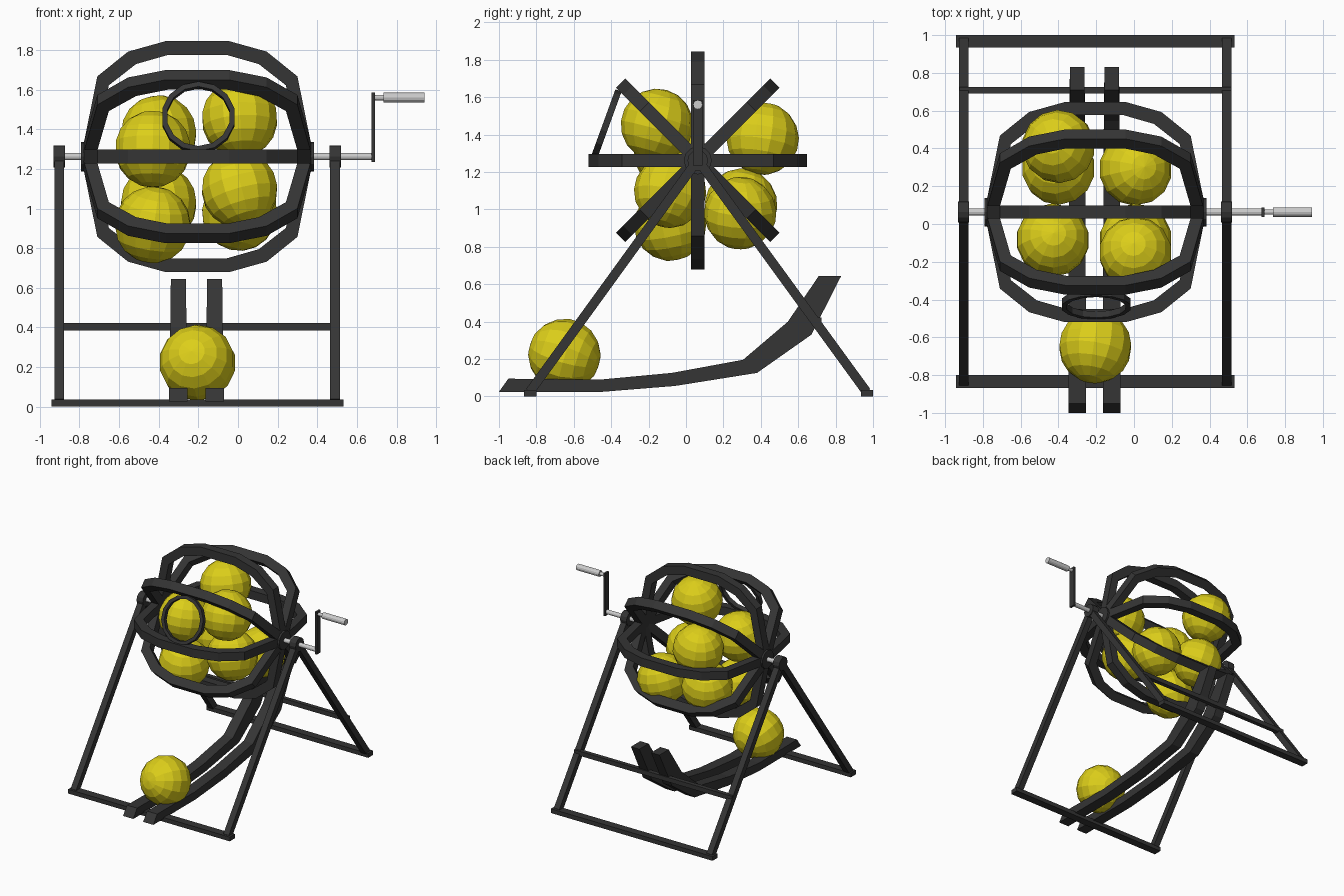
import bpy, bmesh, random
from math import pi, sin, cos, radians
from mathutils import Vector, Matrix

if "Cube" in bpy.data.objects:
    bpy.data.objects.remove(bpy.data.objects["Cube"])

random.seed(4)
CX, AY, AZ = -0.205, 0.063, 1.262      # cage centre x, axle y and z
POSTS = (-0.902, 0.49)


def material(name, rgb):
    m = bpy.data.materials.new(name)
    m.diffuse_color = (*rgb, 1)
    m.use_nodes = True
    m.node_tree.nodes["Principled BSDF"].inputs["Base Color"].default_value = m.diffuse_color
    return m


BLACK = material("black_metal", (0.035, 0.035, 0.035))
YELLOW = material("yellow_ball", (0.72, 0.62, 0.01))


def finish(name, bm, mat=None, matrix=None):
    if matrix is not None:
        bm.transform(matrix)
    bmesh.ops.recalc_face_normals(bm, faces=bm.faces)
    me = bpy.data.meshes.new(name)
    bm.to_mesh(me)
    bm.free()
    ob = bpy.data.objects.new(name, me)
    bpy.context.collection.objects.link(ob)
    if mat:
        me.materials.append(mat)
    return ob


def box(name, lo, hi, mat=BLACK):
    lo, hi = Vector(lo), Vector(hi)
    bm = bmesh.new()
    bmesh.ops.create_cube(bm, size=1)
    finish(name, bm, mat, Matrix.Translation((lo + hi) / 2) @ Matrix.Diagonal((*(hi - lo), 1)))


def beam(name, a, b, width_x, thick):
    """Square bar between two points that share the same x."""
    a, b = Vector(a), Vector(b)
    d = (b - a).normalized()
    x = Vector((1, 0, 0))
    rot = Matrix((x, d.cross(x), d)).transposed().to_4x4()
    bm = bmesh.new()
    bmesh.ops.create_cube(bm, size=1)
    finish(name, bm, BLACK, Matrix.Translation((a + b) / 2) @ rot
           @ Matrix.Diagonal((width_x, thick, (b - a).length, 1)))


def rod(name, x0, x1, y, z, r, mat=None, sides=12):
    """Cylinder along x."""
    bm = bmesh.new()
    bmesh.ops.create_cone(bm, cap_ends=True, segments=sides, radius1=r, radius2=r, depth=x1 - x0)
    finish(name, bm, mat, Matrix.Translation(((x0 + x1) / 2, y, z)) @ Matrix.Rotation(pi / 2, 4, 'Y'))


def band(name, outer, inner, depth, matrix):
    """Closed flat band in the xz plane with the given depth along y."""
    bm = bmesh.new()
    rows = [[bm.verts.new((x, y, z)) for x, z in loop]
            for loop, y in ((outer, -depth / 2), (outer, depth / 2), (inner, depth / 2), (inner, -depth / 2))]
    n = len(outer)
    for k in range(4):
        a, b = rows[k], rows[(k + 1) % 4]
        for i in range(n):
            j = (i + 1) % n
            bm.faces.new((a[i], a[j], b[j], b[i]))
    finish(name, bm, BLACK, matrix)


def full_loop(quad):
    """Mirror a quarter profile (side to top) into a closed loop."""
    half = quad + [(-x, z) for x, z in reversed(quad)]
    return half + [(-x, -z) for x, z in half]


# cage rings around the axle
outer = full_loop([(0.58, 0.035), (0.505, 0.405), (0.35, 0.53), (0.16, 0.583)])
inner = full_loop([(0.515, 0.03), (0.447, 0.36), (0.31, 0.467), (0.15, 0.513)])
for i in range(4):
    band(f"cage_ring_{i + 1}", outer, inner, 0.07,
         Matrix.Translation((CX, AY, AZ)) @ Matrix.Rotation(i * pi / 4, 4, 'X'))

# round exit hoop between two rings
N = 14
circle = [(cos(2 * pi * (i + .5) / N), sin(2 * pi * (i + .5) / N)) for i in range(N)]
band("exit_hoop", [(x * .187, z * .187) for x, z in circle], [(x * .16, z * .16) for x, z in circle], 0.035,
     Matrix.Translation((-0.2, -0.425, 1.46)) @ Matrix.Rotation(radians(-20), 4, 'X'))

# cage end plates, axle and crank
for side, x in (("left", -0.792), ("right", 0.362)):
    rod(f"cage_plate_{side}", x, x + 0.022, AY, AZ, 0.075, BLACK)
rod("axle_left", -0.925, -0.75, AY, AZ, 0.018)
rod("axle_right", 0.34, 0.68, AY, AZ, 0.018)
box("crank_arm", (0.675, AY - 0.025, 1.235), (0.692, AY + 0.025, 1.585))
rod("crank_pin", 0.69, 0.74, AY, 1.56, 0.014)
rod("crank_handle", 0.735, 0.942, AY, 1.56, 0.025)

# A-frame stand
for side, x in zip(("left", "right"), POSTS):
    rod(f"bearing_{side}", x - 0.029, x + 0.029, AY, AZ, 0.055, BLACK)
    beam(f"front_leg_{side}", (x, AY + 0.02, AZ + 0.03), (x, -0.835, 0.025), 0.05, 0.05)
    beam(f"back_leg_{side}", (x, AY - 0.02, AZ + 0.03), (x, 0.965, 0.025), 0.05, 0.05)
box("front_foot_bar", (-0.942, -0.867, 0), (0.532, -0.8, 0.035))
box("back_foot_bar", (-0.942, 0.935, 0), (0.532, 1.0, 0.035))
box("back_cross_bar", (-0.925, 0.69, 0.385), (0.515, 0.725, 0.422))

# chute rails: (lower y, lower z, upper y, upper z, width)
STATIONS = [(-1.0, .025, -.95, .095, .093), (-.445, .025, -.46, .09, .092), (-.06, .056, -.075, .126, .09),
            (.38, .126, .305, .196, .086), (.67, .33, .545, .40, .082), (.83, .645, .71, .645, .076)]
for side, cx in (("left", -0.301), ("right", -0.118)):
    bm = bmesh.new()
    rows = [[bm.verts.new(p) for p in ((cx - w / 2, y0, z0), (cx + w / 2, y0, z0),
                                       (cx + w / 2, y1, z1), (cx - w / 2, y1, z1))]
            for y0, z0, y1, z1, w in STATIONS]
    for a, b in zip(rows, rows[1:]):
        for i in range(4):
            j = (i + 1) % 4
            bm.faces.new((a[i], a[j], b[j], b[i]))
    bm.faces.new(rows[0])
    bm.faces.new(rows[-1])
    finish(f"chute_rail_{side}", bm, BLACK)

# balls: one on the chute, the rest inside the cage
BALLS = [(-.205, -.65, .222), (.008, -.155, 1.452), (.008, -.085, 1.095), (.008, .29, .98), (-.43, -.085, .918),
         (-.43, -.085, 1.30), (-.4, .41, 1.378), (-.4, .295, 1.025)]
for i, c in enumerate(BALLS):
    bm = bmesh.new()
    bmesh.ops.create_uvsphere(bm, u_segments=14, v_segments=9, radius=0.194)
    tilt = radians(72) if i == 0 else radians(random.uniform(-20, 20))
    finish(f"ball_{i + 1}", bm, YELLOW, Matrix.Translation(c) @ Matrix.Rotation(tilt, 4, 'X')
           @ Matrix.Rotation(random.uniform(-.3, .3), 4, 'Y'))
